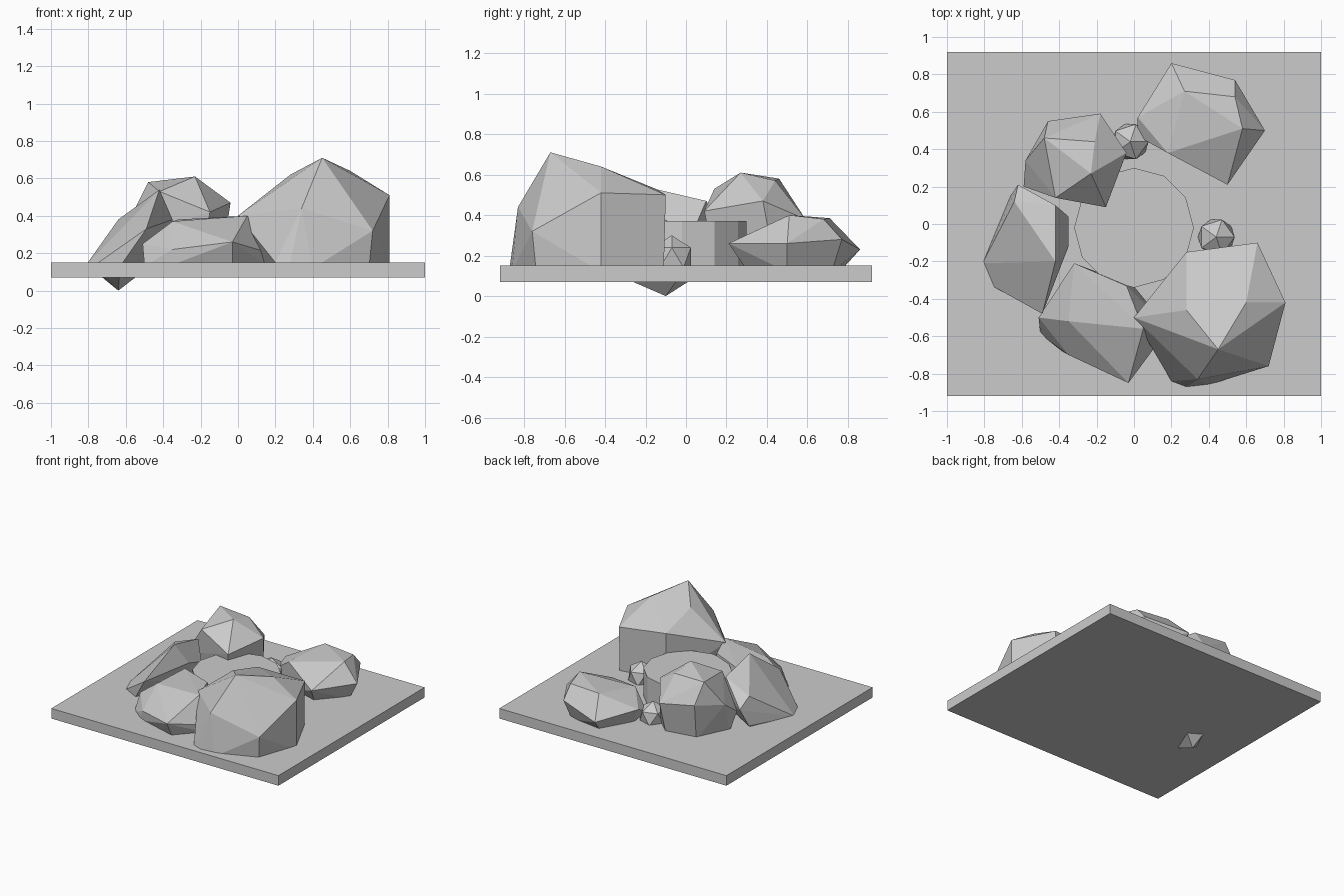
import bpy, bmesh, math
from mathutils import Vector


def finish(name, bm):
    bmesh.ops.recalc_face_normals(bm, faces=bm.faces)
    mesh = bpy.data.meshes.new(name)
    bm.to_mesh(mesh)
    bm.free()
    ob = bpy.data.objects.new(name, mesh)
    bpy.context.collection.objects.link(ob)
    return ob


def hull_rock(name, corners):
    """Faceted boulder: convex hull around a few corner points."""
    bm = bmesh.new()
    for p in corners:
        bm.verts.new(p)
    res = bmesh.ops.convex_hull(bm, input=bm.verts[:])
    junk = {v for v in res["geom_interior"] if isinstance(v, bmesh.types.BMVert)}
    bmesh.ops.delete(bm, geom=list(junk), context='VERTS')
    bmesh.ops.dissolve_limit(bm, angle_limit=math.radians(4),
                             verts=bm.verts[:], edges=bm.edges[:])
    return finish(name, bm)


# ground slab
bm = bmesh.new()
bmesh.ops.create_cube(bm, size=1)
for v in bm.verts:
    v.co = Vector((v.co.x * 2, v.co.y * 1.84, v.co.z * 0.08 + 0.11))
finish("ground_slab", bm)

# round pit in the middle
bm = bmesh.new()
bmesh.ops.create_cone(bm, cap_ends=True, segments=12, radius1=0.32, radius2=0.32, depth=0.27)
bmesh.ops.translate(bm, verts=bm.verts, vec=(0, -0.02, 0.235))
finish("centre_drum", bm)

# tall front right boulder
hull_rock("boulder_front_right", [
    (0.45, -0.67, 0.71), (0.28, -0.46, 0.62), (0.60, -0.42, 0.64), (0.81, -0.42, 0.51),
    (0.66, -0.10, 0.50), (0.28, -0.15, 0.53), (0.0, -0.50, 0.40), (0.34, -0.83, 0.44),
    (0.72, -0.76, 0.32), (0.28, -0.87, 0.15), (0.20, -0.84, 0.15), (0.40, -0.86, 0.12),
    (0.70, -0.74, 0.12), (0.81, -0.42, 0.12), (0.66, -0.11, 0.12), (0.30, -0.17, 0.12),
    (0.14, -0.55, 0.12)])

# low front left boulder
hull_rock("boulder_front_left", [
    (-0.32, -0.21, 0.38), (-0.04, -0.33, 0.39), (0.05, -0.56, 0.40), (-0.35, -0.52, 0.37),
    (-0.51, -0.50, 0.25), (-0.35, -0.70, 0.22), (-0.03, -0.85, 0.26), (0.14, -0.62, 0.21),
    (-0.50, -0.59, 0.13), (-0.40, -0.67, 0.12), (-0.03, -0.78, 0.12), (0.18, -0.55, 0.12),
    (0.0, -0.33, 0.12), (-0.32, -0.25, 0.12)])

# left boulder, its tip pokes through the slab
hull_rock("boulder_left", [
    (-0.42, -0.20, 0.54), (-0.42, 0.10, 0.47), (-0.64, 0.12, 0.38), (-0.62, 0.21, 0.30),
    (-0.35, 0.04, 0.33), (-0.35, -0.12, 0.38), (-0.49, -0.48, 0.33), (-0.81, -0.21, 0.14),
    (-0.76, -0.33, 0.14), (-0.63, -0.40, 0.13), (-0.66, 0.15, 0.16), (-0.42, 0.02, 0.17),
    (-0.64, -0.10, 0.0)])

# back left boulder
hull_rock("boulder_back_left", [
    (-0.23, 0.27, 0.61), (-0.48, 0.46, 0.58), (-0.42, 0.14, 0.53), (-0.21, 0.44, 0.57),
    (-0.04, 0.38, 0.47), (-0.15, 0.09, 0.42), (-0.18, 0.59, 0.38), (-0.46, 0.55, 0.42),
    (-0.58, 0.34, 0.38), (-0.59, 0.20, 0.28), (-0.09, 0.44, 0.14), (-0.20, 0.54, 0.13),
    (-0.44, 0.50, 0.13), (-0.56, 0.25, 0.13), (-0.20, 0.15, 0.13)])

# back right boulder
hull_rock("boulder_back_right", [
    (0.27, 0.71, 0.385), (0.58, 0.51, 0.40), (0.18, 0.38, 0.34), (0.54, 0.68, 0.38),
    (0.50, 0.21, 0.26), (0.70, 0.50, 0.26), (0.54, 0.77, 0.28), (0.20, 0.86, 0.23),
    (0.02, 0.57, 0.27), (0.02, 0.47, 0.22), (0.20, 0.38, 0.13), (0.46, 0.30, 0.13),
    (0.63, 0.50, 0.12), (0.50, 0.72, 0.12), (0.22, 0.76, 0.12), (0.10, 0.55, 0.12)])

# two small stones between the boulders
for name, x, y in (("pebble_right", 0.44, -0.07), ("pebble_back", -0.02, 0.44)):
    bm = bmesh.new()
    bmesh.ops.create_icosphere(bm, subdivisions=1, radius=0.11)
    bmesh.ops.translate(bm, verts=bm.verts, vec=(x, y, 0.19))
    finish(name, bm)
